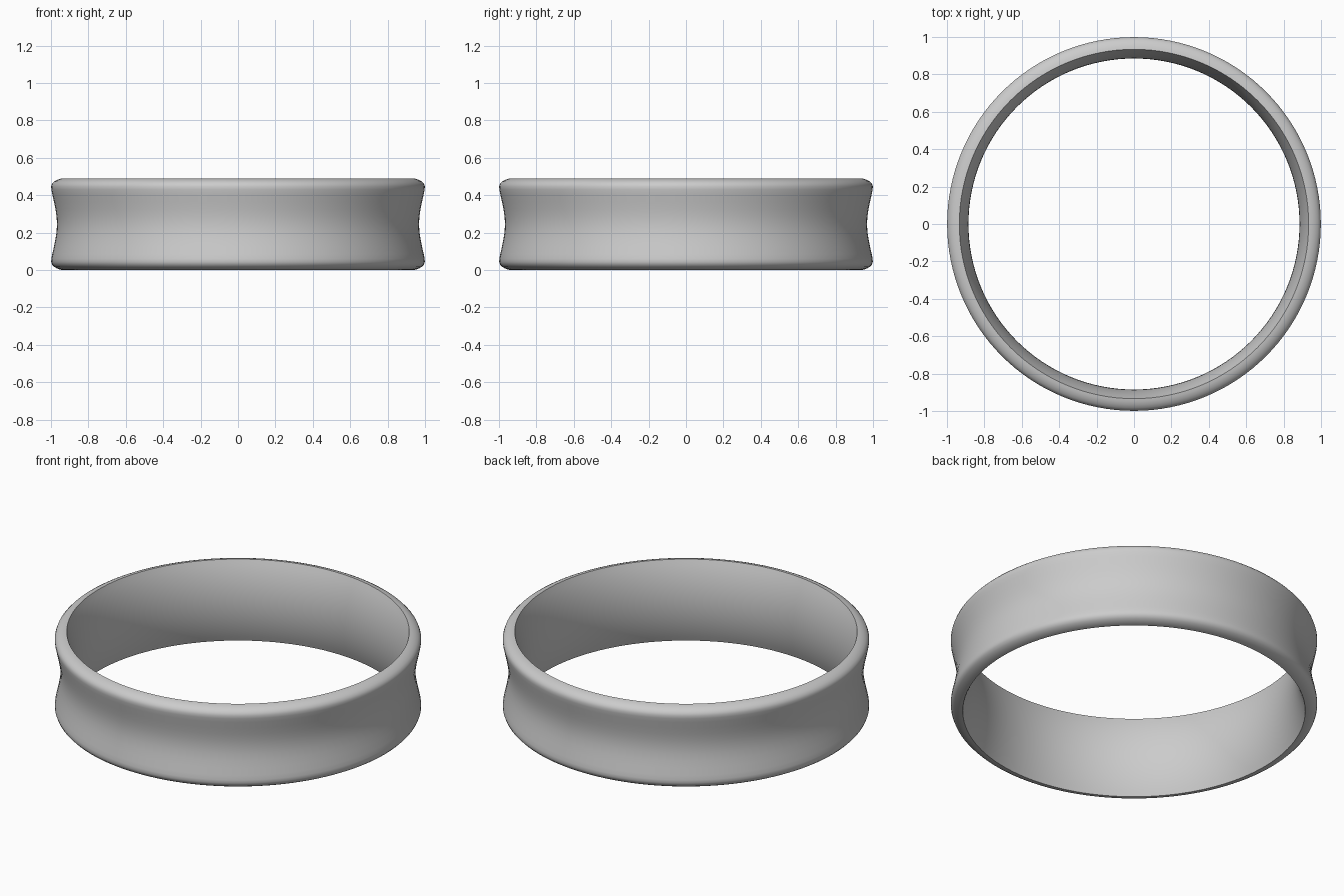
import bpy, bmesh, math

if "Cube" in bpy.data.objects:
    bpy.data.objects.remove(bpy.data.objects["Cube"])

H = 0.49       # band height
SEG = 128      # steps around the ring

# Outer half profile (radius, height above mid-plane), rim edge to waist
outer = [(0.934, 0.245), (0.95, 0.243), (0.967, 0.237), (0.983, 0.228), (0.994, 0.216),
         (0.999, 0.202), (0.998, 0.185), (0.993, 0.16), (0.984, 0.12),
         (0.976, 0.08), (0.970, 0.04), (0.968, 0.0)]
profile = outer + [(r, -z) for r, z in reversed(outer[:-1])]

# Inner wall bulges inward: circular arc between the two rim edges
sag, half = 0.049, H / 2
R = (half ** 2 + sag ** 2) / (2 * sag)
for i in range(1, 16):
    z = -half + H * i / 16
    profile.append((0.885 + R - math.sqrt(R * R - z * z), z))

# Revolve the closed profile
bm = bmesh.new()
rings = []
for s in range(SEG):
    a = 2 * math.pi * s / SEG
    rings.append([bm.verts.new((r * math.cos(a), r * math.sin(a), z + half)) for r, z in profile])
n = len(profile)
for s in range(SEG):
    p, q = rings[s], rings[(s + 1) % SEG]
    for i in range(n):
        j = (i + 1) % n
        bm.faces.new((p[i], p[j], q[j], q[i]))
bmesh.ops.recalc_face_normals(bm, faces=bm.faces)
mesh = bpy.data.meshes.new("ring_band")
bm.to_mesh(mesh)
bm.free()

ring = bpy.data.objects.new("ring_band", mesh)
bpy.context.collection.objects.link(ring)
bpy.context.view_layer.objects.active = ring
ring.select_set(True)
bpy.ops.object.shade_smooth_by_angle(angle=math.radians(40))
